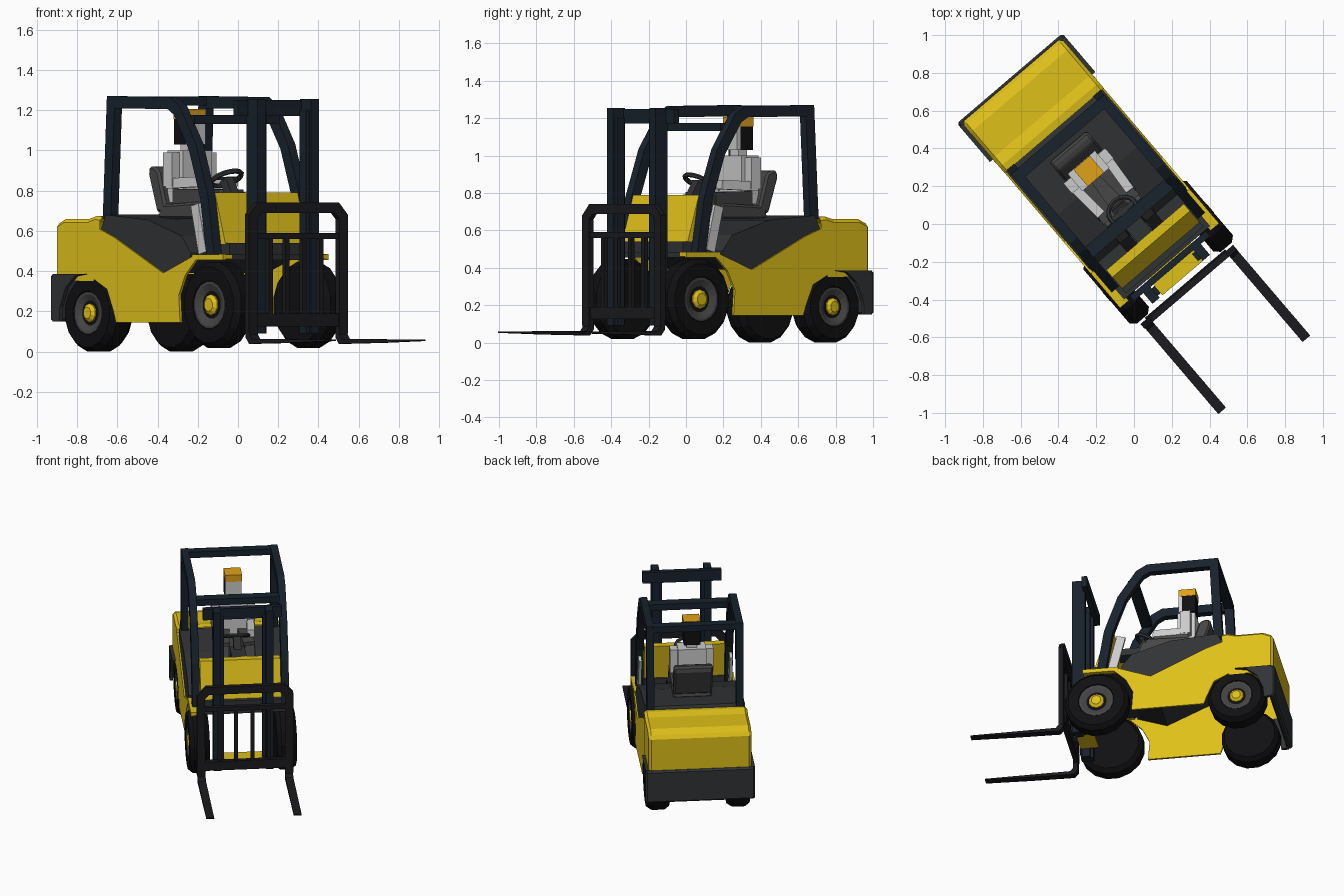
import bpy, bmesh, math
from mathutils import Vector, Matrix

if "Cube" in bpy.data.objects:
    bpy.data.objects.remove(bpy.data.objects["Cube"])

# Built with +x forward and +y to the driver's left, then turned to the final heading
HEADING = math.radians(-49.5)


def mat(name, r, g, b):
    m = bpy.data.materials.new(name)
    m.diffuse_color = (r, g, b, 1)
    m.use_nodes = True
    m.node_tree.nodes["Principled BSDF"].inputs["Base Color"].default_value = m.diffuse_color
    return m


YELLOW = mat("yellow_paint", .74, .53, .01)
NAVY = mat("navy_steel", .009, .016, .025)
BLACK = mat("black_steel", .011, .011, .014)
RUBBER = mat("rubber", .005, .005, .006)
DARK = mat("dark_grey", .03, .033, .036)
SEAT = mat("seat_grey", .06, .06, .06)
ORANGE = mat("orange_cap", .74, .36, .01)
CLOTH = mat("light_cloth", .55, .55, .55)


def finish(name, bm, material, bevel=0, hollow=False):
    bmesh.ops.recalc_face_normals(bm, faces=bm.faces)
    if hollow:  # shell open below and in front
        bm.normal_update()
        bmesh.ops.delete(bm, geom=[f for f in bm.faces if f.normal.z < -.7 or f.normal.x > .7], context='FACES')
    me = bpy.data.meshes.new(name)
    bm.to_mesh(me)
    bm.free()
    ob = bpy.data.objects.new(name, me)
    bpy.context.collection.objects.link(ob)
    ob.rotation_euler.z = HEADING
    me.materials.append(material)
    if bevel:
        md = ob.modifiers.new("bevel", 'BEVEL')
        md.width = bevel
        md.segments = 1
        md.limit_method = 'ANGLE'
    return ob


def prof(name, pts, a, b, material, bevel=0, across=False, hollow=False):
    """Extrude a side profile (x,z) along y, or a front profile (y,z) along x."""
    bm = bmesh.new()
    vs = [bm.verts.new((a, p, z) if across else (p, a, z)) for p, z in pts]
    f = bm.faces.new(vs)
    r = bmesh.ops.extrude_face_region(bm, geom=[f])
    d = (b - a, 0, 0) if across else (0, b - a, 0)
    bmesh.ops.translate(bm, vec=d, verts=[v for v in r['geom'] if isinstance(v, bmesh.types.BMVert)])
    return finish(name, bm, material, bevel, hollow)


def box(name, x0, x1, y0, y1, z0, z1, material, bevel=0):
    return prof(name, [(x0, z0), (x1, z0), (x1, z1), (x0, z1)], y0, y1, material, bevel)


def strip(pts, t):
    """Outline of a mitred band of thickness t along a polyline."""
    P = [Vector(p) for p in pts]
    left, right = [], []
    for i, p in enumerate(P):
        d0 = (p - P[max(i - 1, 0)]) if i else P[1] - p
        d1 = (P[i + 1] - p) if i < len(P) - 1 else d0
        n0, n1 = [Vector((-d.y, d.x)).normalized() for d in (d0, d1)]
        m = (n0 + n1).normalized()
        m *= t / 2 / m.dot(n0)
        left.append(tuple(p + m))
        right.append(tuple(p - m))
    return left + right[::-1]


def limb(name, a, b, w, h, material):
    a, b = Vector(a), Vector(b)
    d = b - a
    bm = bmesh.new()
    rot = d.to_track_quat('X', 'Z').to_matrix().to_4x4()
    bmesh.ops.create_cube(bm, size=1, matrix=Matrix.Translation((a + b) / 2) @ rot
                          @ Matrix.Diagonal((d.length, w, h, 1)))
    return finish(name, bm, material)


def lathe(name, rings, cx, cz, side, material, n=16):
    """Spin (radius, y) rings around a wheel axle."""
    bm = bmesh.new()
    loops = [[bm.verts.new((cx + r * math.cos(2 * math.pi * (i + .5) / n), side * y,
                            cz + r * math.sin(2 * math.pi * (i + .5) / n))) for i in range(n)]
             for r, y in rings]
    for p, q in zip(loops, loops[1:]):
        for i in range(n):
            bm.faces.new((p[i], p[(i + 1) % n], q[(i + 1) % n], q[i]))
    bm.faces.new(loops[0])
    bm.faces.new(loops[-1])
    return finish(name, bm, material)


SIDES = ((1, "left"), (-1, "right"))

# Body: open-bottomed side panels with wheel arches, dropped step and front fender
for s, n in SIDES:
    prof("body_panel_" + n, [(-.72, .37), (-.60, .31), (-.55, .2), (-.53, .144), (-.04, .144), (-.05, .28),
                             (.0, .38), (.08, .455), (.29, .455), (.29, .485), (.06, .475), (-.17, .39),
                             (-.55, .57), (-.66, .61), (-.72, .61)], s * .33, s * .345, YELLOW)
    box("fender_" + n, .05, .29, s * .285, s * .343, .46, .483, YELLOW)
prof("counterweight", [(-1.0, .35), (-.70, .35), (-.66, .5), (-.65, .67), (-.69, .675), (-.75, .66),
                       (-.93, .66), (-1.0, .63)], -.346, .346, YELLOW, .018, hollow=True)
box("front_plate", .26, .385, -.13, .165, .15, .165, YELLOW)

# Rear bumper: full-width back plate with cut-away cheeks
box("rear_bumper", -1.014, -.975, -.367, .367, .15, .385, DARK, .012)
for s, n in SIDES:
    prof("bumper_cheek_" + n, [(-.99, .385), (-.745, .385), (-.82, .375), (-.89, .32), (-.935, .22),
                               (-.94, .15), (-.99, .15)], s * .345, s * .367, DARK)

# Seat base, floor and front cowl
prof("seat_base", [(-.66, .60), (-.62, .68), (-.3, .655), (-.04, .575), (.03, .49), (.03, .46),
                   (-.17, .39), (-.55, .56)], -.335, .335, DARK)
box("floor", -.05, .27, -.3, .3, .455, .485, DARK)
box("cowl_base", .12, .25, -.27, .27, .47, .54, DARK)
prof("front_cowl", [(.09, .79), (.14, .79), (.22, .535), (.13, .535)], -.27, .27, YELLOW)

# Overhead guard with light inner strips beside the front pillars
for s, n in SIDES:
    prof("guard_side_" + n, strip([(-.625, .66), (-.595, 1.24), (-.15, 1.235), (-.09, 1.2), (.03, 1.02),
                                   (.12, .77), (.17, .47)], .06), s * .275, s * .325, NAVY)
    prof("pillar_trim_" + n, strip([(.035, .73), (.095, .49)], .06), s * .295, s * .315, CLOTH)
box("guard_bar_rear", -.625, -.565, -.28, .28, 1.223, 1.267, NAVY)
box("guard_bar_front", -.075, -.005, -.28, .28, 1.13, 1.175, NAVY)

# Mast
for s, n in SIDES:
    box("mast_outer_" + n, .30, .385, s * .15, s * .2, .09, 1.255, NAVY)
    box("mast_inner_" + n, .32, .37, s * .13, s * .15, .09, 1.2, NAVY)
box("mast_top_bar", .275, .31, -.265, .265, 1.17, 1.25, NAVY)

# Fork carriage, load guard and forks
prof("load_guard", strip([(-.291, .09), (-.291, .67), (-.248, .715), (.257, .715), (.3, .67),
                          (.3, .09)], .054), .425, .458, BLACK, 0, True)
box("carriage_lower_bar", .415, .45, -.28, .28, .125, .19, BLACK)
box("carriage_upper_bar", .42, .45, -.28, .28, .56, .59, BLACK)
for i in range(4):
    y = -.165 + i * .11
    box("carriage_bar_%d" % i, .42, .445, y - .013, y + .013, .18, .57, BLACK)
for s, n in SIDES:
    prof("fork_" + n, [(.425, .3), (.425, .07), (.452, .038), (.75, .043), (1.055, .052), (1.055, .059),
                       (.75, .061), (.475, .063), (.458, .085), (.458, .3)],
         s * .267 + .006, s * .32 + .006, BLACK)

# Wheels: faceted tyre, grey rim and yellow hub
for n, x, z, R, w, y in (("front", .197, .232, .218, .135, .36), ("rear", -.75, .192, .196, .15, .345)):
    for s, sn in SIDES:
        t = n + "_" + sn
        lathe("tyre_" + t, [(R * .6, y - w), (R * .88, y - w), (R, y - w * .78), (R, y - w * .22),
                            (R * .88, y), (R * .56, y), (R * .52, y - .02)], x, z, s, RUBBER)
        lathe("rim_" + t, [(R * .54, y - .04), (R * .54, y - .004), (R * .48, y - .004),
                           (R * .3, y - .022)], x, z, s, SEAT)
        lathe("hub_" + t, [(R * .24, y - .04), (R * .24, y - .012), (R * .15, y + .002)],
              x, z, s, YELLOW, 10)

# Seat
prof("seat_cushion", [(-.47, .66), (-.14, .66), (-.12, .72), (-.15, .745), (-.45, .73)],
     -.13, .13, SEAT, .012)
prof("seat_back", [(-.475, .69), (-.40, .70), (-.46, .90), (-.49, .92), (-.535, .92), (-.54, .88)],
     -.13, .13, SEAT, .012)

# Steering wheel and column
bpy.ops.mesh.primitive_torus_add(major_segments=16, minor_segments=6, major_radius=.08, minor_radius=.013)
wheel = bpy.context.object
wheel.name = "steering_wheel"
wheel.data.transform(Matrix.Translation((-.09, 0, .86)) @ Matrix.Rotation(math.radians(-28), 4, 'Y'))
wheel.rotation_euler.z = HEADING
wheel.data.materials.append(DARK)
limb("steering_column", (-.09, 0, .855), (.1, 0, .55), .05, .05, DARK)
limb("steering_spoke", (-.09, -.078, .86), (-.09, .078, .86), .025, .015, DARK)
box("column_housing", -.07, .1, -.05, .05, .74, .79, DARK)

# Driver
box("driver_torso", -.43, -.31, -.095, .095, .74, 1.0, CLOTH)
box("driver_neck", -.40, -.34, -.035, .035, .99, 1.05, CLOTH)
box("driver_head", -.425, -.335, -.055, .055, 1.03, 1.16, RUBBER)
box("driver_face", -.335, -.312, -.055, .055, 1.03, 1.16, CLOTH)
box("driver_cap", -.427, -.31, -.057, .057, 1.155, 1.205, ORANGE)
for s, n in SIDES:
    box("upper_arm_" + n, -.405, -.335, s * .095, s * .145, .82, .99, CLOTH)
    limb("forearm_" + n, (-.39, s * .12, .835), (-.15, s * .1, .845), .05, .05, CLOTH)
    limb("thigh_" + n, (-.38, s * .06, .77), (-.1, s * .085, .765), .08, .08, SEAT)
    limb("shin_" + n, (-.11, s * .085, .78), (.0, s * .09, .52), .065, .065, SEAT)
    box("shoe_" + n, -.03, .09, s * .055, s * .125, .49, .53, RUBBER)
